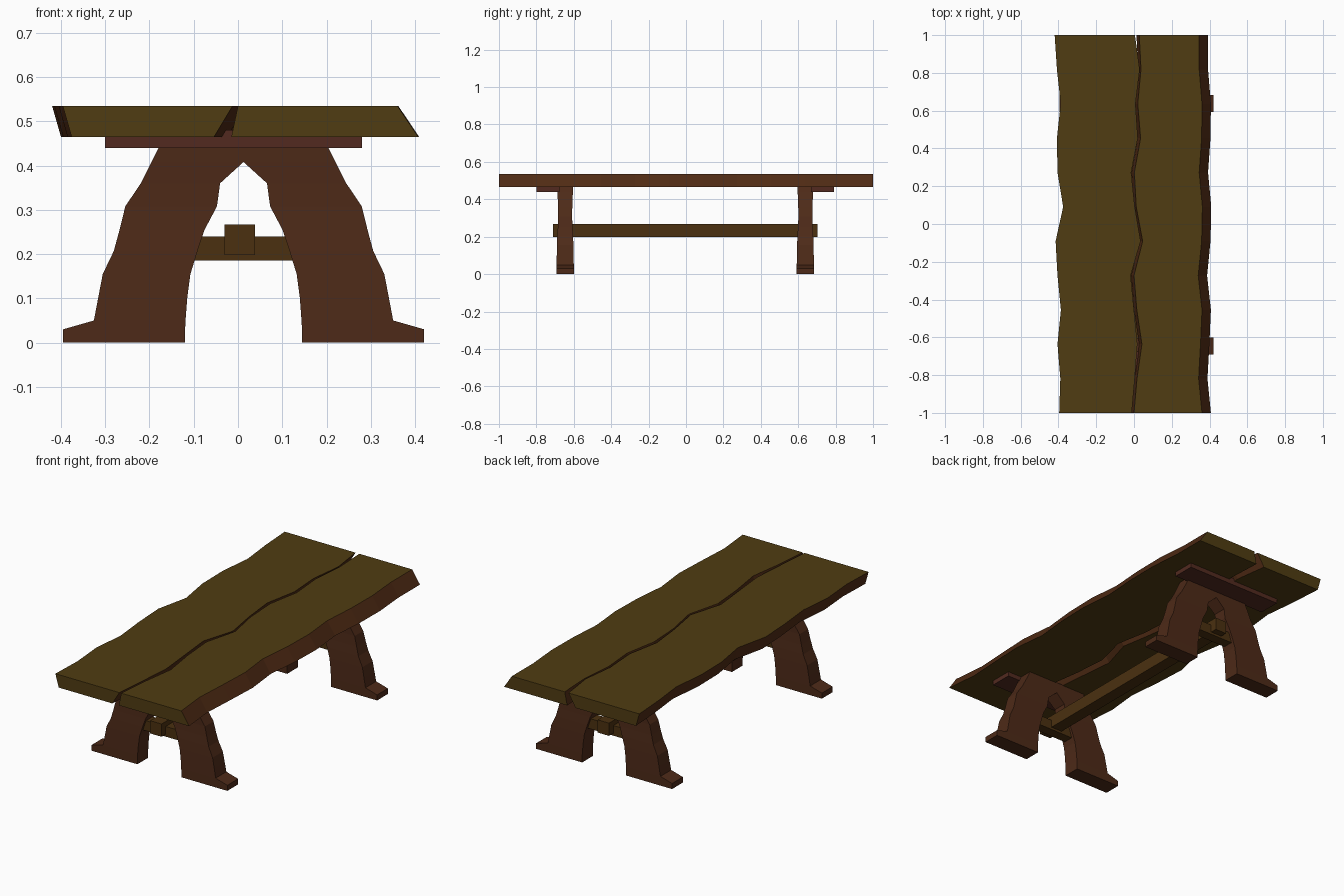
import bpy, bmesh

if "Cube" in bpy.data.objects:
    bpy.data.objects.remove(bpy.data.objects["Cube"])


def material(name, rgb):
    m = bpy.data.materials.new(name)
    m.diffuse_color = (*rgb, 1)
    m.use_nodes = True
    m.node_tree.nodes["Principled BSDF"].inputs["Base Color"].default_value = m.diffuse_color
    return m


WOOD = material("plank_wood", (0.08, 0.045, 0.006))
BARK = material("plank_bark", (0.08, 0.024, 0.007))
LEG = material("leg_wood", (0.075, 0.023, 0.009))
CLEAT = material("cleat_wood", (0.085, 0.023, 0.014))
BEAM = material("beam_wood", (0.07, 0.03, 0.005))


def loft(name, rings, mats):
    """Skin four-cornered rings; side 1 and 3 use the second material if given."""
    bm = bmesh.new()
    loops = [[bm.verts.new(p) for p in ring] for ring in rings]
    for a, b in zip(loops, loops[1:]):
        for i in range(4):
            j = (i + 1) % 4
            f = bm.faces.new((a[i], a[j], b[j], b[i]))
            f.material_index = (i % 2) if len(mats) > 1 else 0
    bm.faces.new(loops[0])
    bm.faces.new(loops[-1])
    bmesh.ops.recalc_face_normals(bm, faces=bm.faces)
    mesh = bpy.data.meshes.new(name)
    bm.to_mesh(mesh)
    bm.free()
    for m in mats:
        mesh.materials.append(m)
    ob = bpy.data.objects.new(name, mesh)
    bpy.context.collection.objects.link(ob)
    return ob


def box(name, x0, x1, y0, y1, z0, z1, mat):
    rings = [[(x0, y, z0), (x1, y, z0), (x1, y, z1), (x0, y, z1)] for y in (y0, y1)]
    return loft(name, rings, [mat])


def plank(name, left, right, left_shift, right_shift):
    """Wavy plank: top edges from back to front, bottom edges shifted sideways."""
    z0, z1 = 0.465, 0.535
    rings = []
    for i, (l, r) in enumerate(zip(left, right)):
        y = 1 - 2 * i / (len(left) - 1)
        rings.append([(l + left_shift, y, z0), (r + right_shift, y, z0),
                      (r, y, z1), (l, y, z1)])
    return loft(name, rings, [WOOD, BARK])


# Table top: two live-edge planks with a narrow wavy gap
plank("left_plank",
      [-.42, -.408, -.388, -.408, -.405, -.375, -.415, -.405, -.387, -.405, -.39, -.396],
      [.005, .03, .008, .02, -.015, .004, .035, -.018, .0, .018, .004, -.012],
      0.02, -0.042)
plank("right_plank",
      [.028, .037, .02, .035, .002, .012, .046, .0, .015, .042, .016, .0],
      [.345, .345, .36, .358, .345, .362, .358, .34, .36, .352, .342, .36],
      -0.015, 0.047)

# Trestle legs: half profile rows (height, outer, inner, half thickness), mirrored
AXIS = 0.0125
ROWS = [(0, .408, .132, .046), (.03, .408, .132, .046), (.05, .338, .131, .046),
        (.103, .328, .127, .045), (.155, .318, .12, .044), (.207, .293, .104, .042),
        (.255, .28, .088, .039), (.308, .267, .06, .037), (.36, .232, .053, .038),
        (.408, .208, 0, .04), (.44, .192, 0, .041), (.468, .18, 0, .041)]


def trestle(name, y):
    rings = [[(i, -t, z), (o, -t, z), (o, t, z), (i, t, z)] for z, o, i, t in ROWS]
    ob = loft(name, rings, [LEG])
    bm = bmesh.new()
    bm.from_mesh(ob.data)
    seam = [f for f in bm.faces if all(abs(v.co.x) < 1e-5 for v in f.verts)]
    bmesh.ops.delete(bm, geom=seam, context='FACES')
    bm.to_mesh(ob.data)
    bm.free()
    ob.location = (AXIS, y, 0)
    ob.modifiers.new("Mirror", 'MIRROR')


for side, y, sign in (("front", -0.646, -1), ("back", 0.638, 1)):
    trestle(side + "_trestle", y)
    # Cleat under the planks on the outer side of the trestle
    ys = sorted((y + sign * 0.03, y + sign * 0.153))
    box(side + "_cleat", -0.30, 0.28, *ys, 0.44, 0.48, CLEAT)
    # Crosspiece between the two feet of the trestle
    box(side + "_crosspiece", -0.15, 0.175, y - 0.028, y + 0.028, 0.185, 0.24, BEAM)

# Long stretcher joining the trestles
box("stretcher", -0.03, 0.038, -0.71, 0.703, 0.198, 0.267, BEAM)
